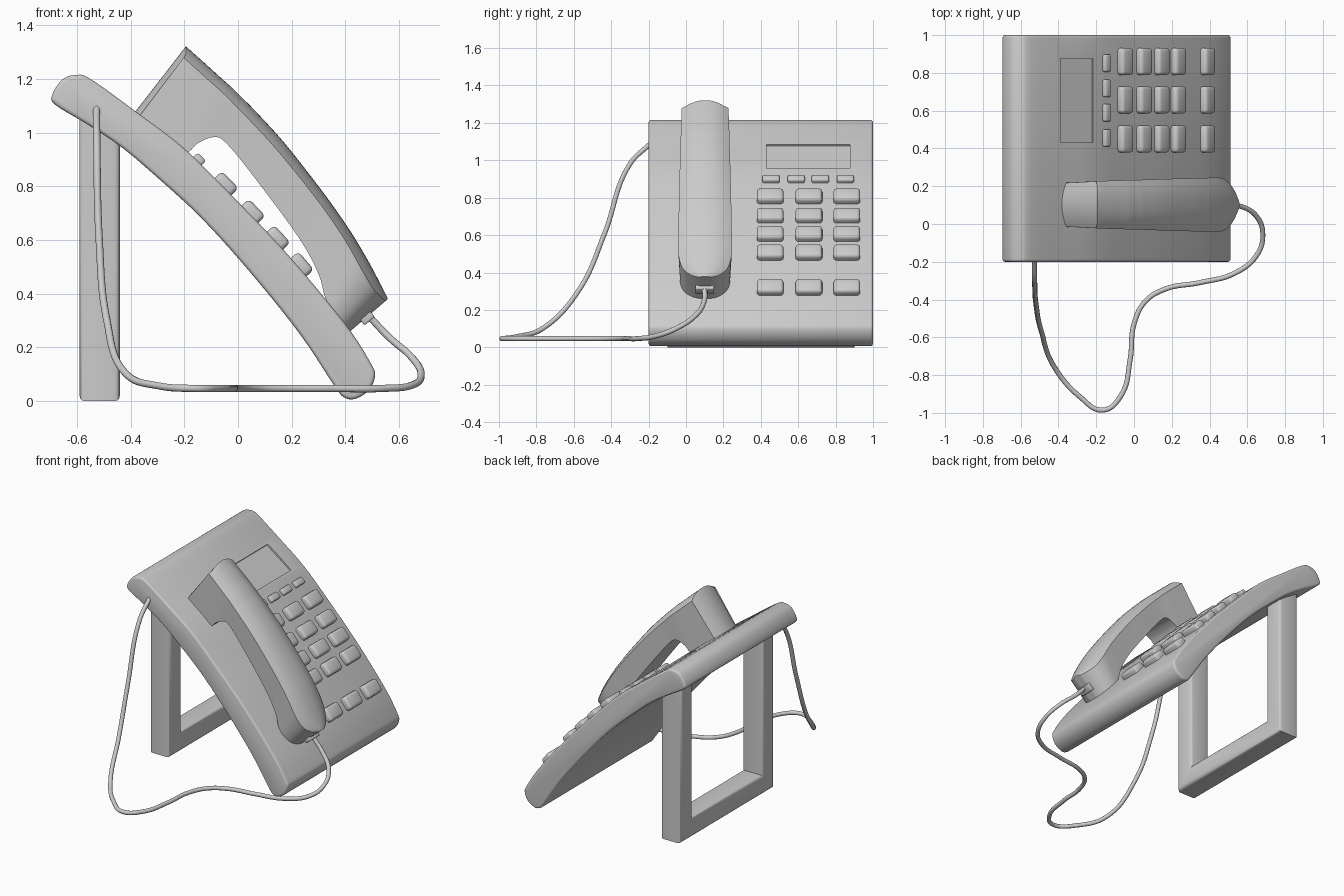
import bpy, bmesh, math
from mathutils import Vector, Matrix

if "Cube" in bpy.data.objects:
    bpy.data.objects.remove(bpy.data.objects["Cube"])


def spline(points, steps, closed=False):
    """Catmull-Rom samples through tuples of any length."""
    n, out = len(points), []
    get = (lambda i: points[i % n]) if closed else (lambda i: points[max(0, min(n - 1, i))])
    for i in range(n if closed else n - 1):
        a, b, c, d = get(i - 1), get(i), get(i + 1), get(i + 2)
        for k in range(steps):
            t = k / steps
            out.append(tuple(0.5 * (2 * q + (r - p) * t + (2 * p - 5 * q + 4 * r - s) * t * t
                                    + (3 * q - p - 3 * r + s) * t ** 3)
                             for p, q, r, s in zip(a, b, c, d)))
    if not closed:
        out.append(points[-1])
    return out


def finish(bm, name, matrix=None, smooth=True):
    bmesh.ops.recalc_face_normals(bm, faces=bm.faces)
    mesh = bpy.data.meshes.new(name)
    bm.to_mesh(mesh)
    bm.free()
    ob = bpy.data.objects.new(name, mesh)
    bpy.context.collection.objects.link(ob)
    if matrix:
        ob.matrix_world = matrix
    if smooth:
        bpy.ops.object.select_all(action='DESELECT')
        ob.select_set(True)
        bpy.context.view_layer.objects.active = ob
        bpy.ops.object.shade_smooth_by_angle(angle=math.radians(32))
    return ob


def box(name, size, matrix, bevel=0.0):
    bm = bmesh.new()
    bmesh.ops.create_cube(bm, size=1)
    bmesh.ops.scale(bm, vec=size, verts=bm.verts)
    if bevel:
        bmesh.ops.bevel(bm, geom=bm.edges[:], offset=bevel, segments=3, profile=0.5, affect='EDGES')
    return finish(bm, name, matrix, smooth=bevel > 0)


def prism(name, outline, axis_from, axis_to, place, bevel, segments=3):
    """Extrude a 2D outline and round its two rims."""
    bm = bmesh.new()
    face = bm.faces.new([bm.verts.new(place(a, b, axis_from)) for a, b in outline])
    res = bmesh.ops.extrude_face_region(bm, geom=[face], use_keep_orig=True)
    verts = [v for v in res['geom'] if isinstance(v, bmesh.types.BMVert)]
    bmesh.ops.translate(bm, verts=verts, vec=place(0, 0, axis_to) - place(0, 0, axis_from))
    bm.normal_update()
    rims = [e for f in bm.faces if len(f.verts) > 4 for e in f.edges]
    bmesh.ops.bevel(bm, geom=rims, offset=bevel, segments=segments, profile=0.5, affect='EDGES')
    return finish(bm, name)


# Body: curved slab profile (x, z) extruded along y
top = [(-0.655, 1.197), (-0.605, 1.214), (-0.55, 1.2), (-0.383, 1.08), (-0.197, 0.938),
       (0.007, 0.735), (0.194, 0.536), (0.40, 0.287), (0.495, 0.14)]
rest = [(0.51, 0.09), (0.484, 0.037), (0.435, 0.008), (0.395, 0.014), (0.36, 0.055),
        (0.23, 0.25), (0.045, 0.48), (-0.14, 0.685), (-0.327, 0.856), (-0.44, 0.95),
        (-0.56, 1.03), (-0.68, 1.103), (-0.692, 1.14)]
body = prism("body", spline(top + rest, 5, closed=True), -0.2, 1.0,
             lambda a, b, c: Vector((a, c, b)), 0.014)
surface = spline(top, 12)


def on_surface(x, y, lift=0.0):
    """Matrix lying on the body's upper face."""
    for (x0, z0), (x1, z1) in zip(surface, surface[1:]):
        if x0 <= x <= x1:
            z = z0 + (z1 - z0) * (x - x0) / (x1 - x0)
            tilt = Matrix.Rotation(math.atan2(z0 - z1, x1 - x0), 4, 'Y')
            return Matrix.Translation((x, y, z)) @ tilt @ Matrix.Translation((0, 0, lift))


# Display recess
cutter = box("display_cutter", (0.215, 0.445, 0.06), on_surface(-0.303, 0.653, 0.018))
cutter.hide_render = True
cutter.hide_viewport = True
cut = body.modifiers.new("display_recess", 'BOOLEAN')
cut.operation = 'DIFFERENCE'
cut.object = cutter

# Keys
for r, x in enumerate((-0.055, 0.045, 0.138, 0.226, 0.38)):
    for c, y in enumerate((0.45, 0.657, 0.86)):
        box(f"key_{r}_{c}", (0.09, 0.143, 0.08), on_surface(x, y, -0.003), 0.018)
for c, y in enumerate((0.455, 0.589, 0.718, 0.852)):
    box(f"small_key_{c}", (0.044, 0.092, 0.06), on_surface(-0.15, y, -0.008), 0.01)

# Stand: U-shaped frame behind the body
y0, y1, t, h = -0.1, 0.9, 0.13, 1.07
frame = [(y0, 0), (y1, 0), (y1, h), (y1 - t, h), (y1 - t, t), (y0 + t, t), (y0 + t, h), (y0, h)]
prism("stand", frame, -0.59, -0.44, lambda a, b, c: Vector((c, a, b)), 0.02)

# Handset: stations of outer (x, z), inner (x, z) and half width
stations = [(-0.194, 1.321, -0.385, 1.075, 0.124), (-0.12, 1.255, -0.29, 0.995, 0.127),
            (-0.065, 1.205, -0.2, 0.925, 0.129), (-0.02, 1.165, -0.15, 0.96, 0.130),
            (0.02, 1.125, -0.09, 0.983, 0.131), (0.06, 1.085, -0.04, 0.957, 0.132),
            (0.17, 0.965, 0.08, 0.808, 0.136), (0.30, 0.80, 0.23, 0.603, 0.140),
            (0.38, 0.69, 0.30, 0.473, 0.142), (0.43, 0.615, 0.325, 0.385, 0.143),
            (0.485, 0.522, 0.36, 0.335, 0.141), (0.525, 0.447, 0.39, 0.295, 0.118),
            (0.548, 0.402, 0.41, 0.270, 0.075), (0.558, 0.38, 0.418, 0.260, 0.03)]
bm = bmesh.new()
cols, rings = 13, []
samples = spline(stations, 4)
for i, (xo, zo, xi, zi, w) in enumerate(samples):
    outer, inner = Vector((xo, 0.102, zo)), Vector((xi, 0.102, zi))
    down = (inner - outer).normalized()
    upper, lower = [], []
    for k in range(cols):
        u = 2 * k / (cols - 1) - 1
        drop = down * 0.042 * (w / 0.142) * abs(u) ** 2.4
        # earpiece end bulges slightly across its width
        back = Vector((0.02, 0, -0.02)) * u * u if i == 0 else Vector()
        upper.append(bm.verts.new(outer + drop + back + Vector((0, u * w, 0))))
        lower.append(bm.verts.new(inner + back + Vector((0, u * w * 0.93, 0))))
    rings.append((upper, lower))
for (ua, la), (ub, lb) in zip(rings, rings[1:]):
    loop_a, loop_b = ua + la[::-1], ub + lb[::-1]
    for k in range(2 * cols):
        j = (k + 1) % (2 * cols)
        bm.faces.new((loop_a[k], loop_a[j], loop_b[j], loop_b[k]))
for u, l in (rings[0], rings[-1]):
    for k in range(cols - 1):
        bm.faces.new((u[k], u[k + 1], l[k + 1], l[k]))
finish(bm, "handset")

# Cable socket under the handset
box("cable_socket", (0.07, 0.1, 0.05),
    Matrix.Translation((0.468, 0.1, 0.325)) @ Matrix.Rotation(math.radians(50), 4, 'Y'), 0.006)

# Cable
path = [(-0.527, -0.19, 1.09), (-0.526, -0.30, 0.98), (-0.517, -0.437, 0.604),
        (-0.49, -0.57, 0.31), (-0.42, -0.76, 0.105), (-0.286, -0.915, 0.055),
        (-0.164, -0.985, 0.047), (-0.07, -0.91, 0.047), (-0.02, -0.714, 0.047),
        (0.0, -0.53, 0.047), (0.06, -0.41, 0.047), (0.164, -0.345, 0.047),
        (0.35, -0.31, 0.047), (0.534, -0.26, 0.047), (0.65, -0.165, 0.06),
        (0.682, -0.055, 0.1), (0.645, 0.045, 0.165), (0.56, 0.095, 0.24), (0.48, 0.1, 0.325)]
data = bpy.data.curves.new("cable", 'CURVE')
data.dimensions = '3D'
data.bevel_depth = 0.0135
data.bevel_resolution = 3
data.use_fill_caps = True
line = data.splines.new('BEZIER')
line.bezier_points.add(len(path) - 1)
for p, co in zip(line.bezier_points, path):
    p.co = co
    p.handle_left_type = p.handle_right_type = 'AUTO'
bpy.context.collection.objects.link(bpy.data.objects.new("cable", data))
